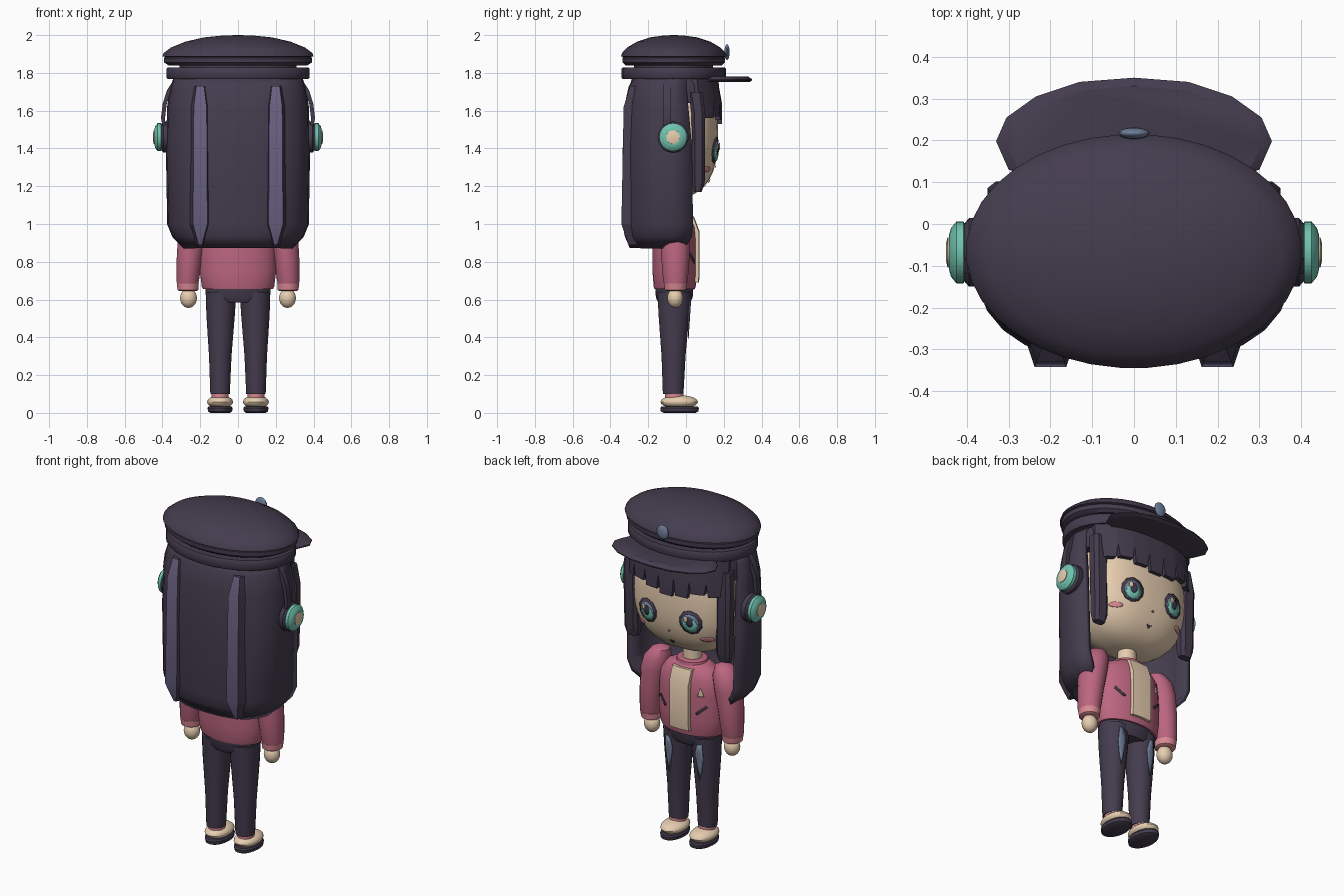
import bpy, bmesh, math
from mathutils import Vector

cube = bpy.data.objects.get("Cube")
if cube:
    bpy.data.objects.remove(cube, do_unlink=True)


def material(name, r, g, b):
    lin = [(c / 255 / 12.92) if c < 11 else ((c / 255 + 0.055) / 1.055) ** 2.4 for c in (r, g, b)]
    m = bpy.data.materials.new(name)
    m.use_nodes = True
    m.diffuse_color = (*lin, 1)
    m.node_tree.nodes["Principled BSDF"].inputs["Base Color"].default_value = (*lin, 1)
    return m


DARK = material("dark plum", 68, 60, 78)
LILAC = material("lilac", 106, 97, 130)
TEAL = material("teal", 112, 194, 174)
CREAM = material("cream", 236, 210, 180)
PINK = material("rose pink", 188, 102, 128)
LIGHT = material("light pink", 218, 138, 148)
SLATE = material("slate blue", 110, 126, 152)


def add(name, verts, faces, mat, angle=40):
    me = bpy.data.meshes.new(name)
    bm = bmesh.new()
    vs = [bm.verts.new(v) for v in verts]
    for f in faces:
        bm.faces.new([vs[i] for i in f])
    bmesh.ops.recalc_face_normals(bm, faces=bm.faces)
    bm.to_mesh(me)
    bm.free()
    ob = bpy.data.objects.new(name, me)
    bpy.context.collection.objects.link(ob)
    me.materials.append(mat)
    bpy.ops.object.select_all(action='DESELECT')
    ob.select_set(True)
    bpy.context.view_layer.objects.active = ob
    bpy.ops.object.shade_smooth_by_angle(angle=math.radians(angle))
    return ob


def loft(name, rings, mat, closed=True, angle=40):
    n = len(rings[0])
    faces = []
    for r in range(len(rings) - 1):
        for i in range(n if closed else n - 1):
            j = (i + 1) % n
            faces.append((r * n + i, r * n + j, (r + 1) * n + j, (r + 1) * n + i))
    if closed:
        faces += [tuple(range(n)), tuple(range((len(rings) - 1) * n, len(rings) * n))]
    return add(name, [p for r in rings for p in r], faces, mat, angle)


def spow(v, e):
    return math.copysign(abs(v) ** e, v)


def oval(z, rx, ry, cx, cy, n, p=2):
    ts = [2 * math.pi * (i + 0.5) / n for i in range(n)]
    return [(cx + rx * spow(math.cos(t), 2 / p), cy + ry * spow(math.sin(t), 2 / p), z) for t in ts]


def stack(name, rows, mat, n=32, p=2, angle=40):
    """Rows of (z, rx, ry, cx, cy) joined into one closed body."""
    return loft(name, [oval(*r, n, p) for r in rows], mat, angle=angle)


def ball(name, c, r, mat, k=12, n=24, p=2):
    rows = []
    for i in range(k + 1):
        t = -math.pi / 2 + math.pi * min(max(i, 0.12), k - 0.12) / k
        s = max((1 - abs(math.sin(t)) ** p) ** (1 / p), 0.02)
        rows.append((c[2] + r[2] * math.sin(t), r[0] * s, r[1] * s, c[0], c[1]))
    return stack(name, rows, mat, n, p)


def plate(name, outline, surf, lift, mat):
    """Thin painted detail following the surface y = surf(x, z)."""
    n = len(outline)
    cx, cz = sum(p[0] for p in outline) / n, sum(p[1] for p in outline) / n
    vs = []
    for k in (1, 0.5):
        for x, z in outline:
            x, z = cx + (x - cx) * k, cz + (z - cz) * k
            vs.append((x, surf(x, z) + lift, z))
    vs.append((cx, surf(cx, cz) + lift, cz))
    faces = []
    for i in range(n):
        j = (i + 1) % n
        faces += [(i, j, n + j, n + i), (n + i, n + j, 2 * n)]
    ob = add(name, vs, faces, mat)
    m = ob.modifiers.new("thickness", 'SOLIDIFY')
    m.thickness, m.offset = 0.004, 0
    return ob


def disc(cx, cz, rx, rz, n=12):
    return [(cx + rx * math.cos(2 * math.pi * (i + .5) / n), cz + rz * math.sin(2 * math.pi * (i + .5) / n)) for i in range(n)]


def head_y(x, z):
    return -0.06 + 0.23 * max(1 - abs(x / .33) ** 2.5 - abs((z - 1.47) / .33) ** 2.5, 0) ** 0.4


def torso_y(x, z):
    return -0.06 + 0.118 * max(1 - (x / .203) ** 2, 0) ** 0.5


# Head and neck
ball("head", (0, -0.06, 1.47), (.33, .23, .33), CREAM, 20, 40, 2.5)
stack("neck", [(1.0, .055, .05, 0, -.06), (1.2, .05, .05, 0, -.06)], CREAM, 20)

# Face details
for s, side in ((1, "left"), (-1, "right")):
    x = s * 0.14
    plate("eye_outline_" + side, disc(x, 1.39, .066, .071, 10), head_y, .004, DARK)
    plate("eye_white_" + side, disc(x, 1.385, .05, .056, 10), head_y, .007, SLATE)
    plate("iris_" + side, disc(x, 1.375, .042, .043, 10), head_y, .010, TEAL)
    plate("pupil_" + side, disc(x, 1.395, .02, .03, 8), head_y, .013, DARK)
    plate("eye_glint_" + side, disc(x + .02, 1.41, .013, .018, 6), head_y, .016, CREAM)
    plate("blush_" + side, disc(s * .215, 1.29, .034, .014), head_y, .004, LIGHT)
plate("mouth", [(-.016, 1.235), (.016, 1.235), (0, 1.218)], head_y, .004, DARK)
plate("nose", disc(0, 1.305, .007, .005, 6), head_y, .004, LIGHT)

# Long back hair, open towards the face
rings = []
for z, a, yb, yf in [(1.80, .315, -.25, 0), (1.72, .345, -.29, 0), (1.62, .36, -.312, .01), (1.4, .367, -.32, .03),
                     (1.0, .36, -.32, .035), (.94, .335, -.31, .03), (.88, .28, -.285, -.01)]:
    ring = [(a * .96, yf, z)]
    for i in range(15):
        t = math.pi * i / 14
        ring.append((a * spow(math.cos(t), .78), -.07 + (yb + .07) * abs(math.sin(t)) ** .78, z))
    rings.append(ring + [(-a * .96, yf, z)])
hair = loft("back_hair", rings, DARK, closed=False, angle=30)
mod = hair.modifiers.new("thickness", 'SOLIDIFY')
mod.thickness, mod.offset = 0.03, 0

# Raised lilac strands down the back
for s, side in ((1, "left"), (-1, "right")):
    rings = []
    for z, w, y in [(1.73, .02, -.297), (1.62, .034, -.33), (1.0, .038, -.342), (.89, .008, -.305)]:
        rings.append([(s * .2 + dx, yy, z) for dx, yy in ((-w, y), (w, y), (w + .02, y + .06), (-w - .02, y + .06))])
    ob = loft("hair_strand_" + side, rings, DARK, angle=20)
    ob.data.materials.append(LILAC)
    for f in ob.data.polygons:
        f.material_index = 1 if f.normal.y < -0.8 else 0

# Hair cap and fringe
stack("hair_cap", [(1.64, .345, .235, 0, -.06), (1.74, .34, .235, 0, -.06), (1.81, .31, .22, 0, -.06)], DARK, 36, 2.5)
edges = [-.325, -.235, -.145, -.05, .05, .145, .235, .325]
ends = [1.56, 1.57, 1.54, 1.53, 1.55, 1.57, 1.56]
for i, zb in enumerate(ends):
    x0, x1 = edges[i], edges[i + 1]
    rings = []
    for z, k in ((1.78, 1.0), (1.64, 1.0), (zb, .78)):
        m, h = (x0 + x1) / 2, (x1 - x0) / 2 * k
        xs = (m - h, m, m + h)
        front = [(x, -.06 + (.225 if z > 1.7 else .25) * (1 - abs(x / .355) ** 2.5) ** .4, z) for x in xs]
        rings.append(front + [(x * .97, y - .045, z) for x, y, z in reversed(front)])
    loft("fringe_lock_%d" % (i + 1), rings, DARK, angle=25)
for s, side in ((1, "left"), (-1, "right")):
    stack("side_lock_" + side, [(1.17, .035, .022, s * .3, .062), (1.22, .046, .035, s * .3, .066),
                                (1.58, .048, .038, s * .305, .066), (1.70, .04, .04, s * .30, .05)], DARK, 8, 3, 25)

# Hat: crown, inner core, band, peak and badge
C = (0, -.065)
crown = [(1.845, .30, .20), (1.84, .37, .255), (1.855, .392, .272), (1.88, .393, .273), (1.884, .386, .267),
         (1.888, .402, .28), (1.905, .395, .275), (1.935, .355, .247), (1.965, .28, .195), (1.988, .18, .125),
         (1.997, .09, .06), (2.0, .01, .01)]
stack("hat_crown", [(*r, *C) for r in crown], DARK, 36)
stack("hat_core", [(1.80, .31, .21, *C), (1.86, .31, .21, *C)], DARK, 32)
stack("hat_band", [(1.768, .375, .272, *C), (1.775, .38, .277, *C), (1.822, .38, .277, *C), (1.828, .375, .272, *C)], DARK, 36)
half = [(0, .35), (.13, .34), (.235, .305), (.305, .255), (.33, .198), (.30, .13), (.2, .10)]
outline = half + [(-x, y) for x, y in reversed(half[1:])]
loft("hat_peak", [[(x * k, .1 + (y - .1) * k, z) for x, y in outline]
                  for z, k in ((1.752, .95), (1.76, 1), (1.766, 1), (1.78, .92))], DARK, angle=30)
ball("hat_badge", (0, .217, 1.91), (.038, .014, .042), SLATE, 8, 16)

# Headphones
for s, side in ((1, "left"), (-1, "right")):
    for name, prof, mat in (("ear_pad", [(.345, .07), (.36, .082), (.395, .082), (.405, .07)], DARK),
                            ("ear_ring", [(.40, .06), (.408, .074), (.425, .074), (.438, .058), (.443, .04)], TEAL),
                            ("ear_button", [(.43, .037), (.446, .036), (.45, .02)], CREAM)):
        loft(name + "_" + side, [[(s * x, -.068 + r * math.cos(math.pi * i / 12), 1.46 + r * math.sin(math.pi * i / 12))
                                  for i in range(24)] for x, r in prof], mat)
arc = [(.395, 1.5), (.408, 1.56), (.398, 1.64), (.375, 1.71), (.33, 1.78), (.25, 1.815)]
arc += [(-x, z) for x, z in reversed(arc)]
loft("headphone_band", [[(x * k, y, z - d) for k, y, d in ((1, -.118, 0), (1, -.083, 0), (.95, -.083, .008), (.95, -.118, .008))]
                        for x, z in arc], DARK)

# Jacket, collar and shirt
stack("jacket", [(.655, .185, .108, 0, -.06), (.67, .193, .112, 0, -.06), (.75, .203, .118, 0, -.06), (.9, .2, .118, 0, -.06),
                 (.98, .19, .112, 0, -.06), (1.03, .15, .095, 0, -.06), (1.06, .085, .075, 0, -.06)], PINK, 32)
stack("collar", [(1.045, .092, .082, 0, -.06), (1.07, .085, .078, 0, -.06), (1.075, .07, .065, 0, -.06)], PINK, 28)
loft("shirt_front", [[(-.066, y - .03, z), (-.062, y - .004, z), (0, y, z), (.062, y - .004, z), (.066, y - .03, z)]
                     for z, y in ((.69, .068), (.72, .072), (.96, .072), (1.04, .042))], CREAM, angle=30)
plate("chest_patch", [(-.14, .90), (-.105, .90), (-.12, .95)], torso_y, .004, CREAM)

for s, side in ((1, "left"), (-1, "right")):
    plate("pocket_" + side, [(s * .095, .80), (s * .105, .79), (s * .155, .835), (s * .148, .847)], torso_y, .004, DARK)
    # Arms and hands
    stack("sleeve_" + side, [(1.085, .02, .02, s * .205, -.06), (1.07, .05, .05, s * .208, -.06), (1.02, .075, .078, s * .225, -.06),
                             (.95, .078, .082, s * .24, -.058), (.82, .068, .075, s * .257, -.056),
                             (.70, .06, .066, s * .266, -.056), (.68, .056, .06, s * .267, -.056)], PINK, 24)
    stack("cuff_" + side, [(.645, .046, .048, s * .265, -.056), (.65, .055, .057, s * .265, -.056),
                           (.685, .059, .062, s * .266, -.056)], LIGHT, 24)
    ball("hand_" + side, (s * .262, -.057, .608), (.045, .042, .052), CREAM)
    # Trousers
    stack("trouser_leg_" + side, [(.10, .052, .055, s * .095, -.068), (.3, .06, .064, s * .094, -.066),
                                  (.52, .076, .082, s * .092, -.064), (.64, .082, .09, s * .09, -.062)], DARK, 24)

    def leg_y(x, z, s=s):
        k = (z - .1) / .54
        rx, ry = .052 + .03 * k, .055 + .035 * k
        return -.066 + ry * max(1 - ((x - s * .093) / rx) ** 2, 0) ** .5
    plate("worn_patch_" + side, [(s * .088, .60), (s * .118, .61), (s * .122, .52), (s * .112, .44), (s * .098, .39),
                                 (s * .085, .47), (s * .075, .54)], leg_y, .004, SLATE)
    # Socks and shoes
    stack("sock_" + side, [(.07, .045, .05, s * .095, -.06), (.105, .046, .05, s * .095, -.062)], LIGHT, 20)
    ball("shoe_" + side, (s * .095, -.036, .058), (.069, .1, .036), CREAM, 10, 28)
    stack("sole_" + side, [(0, .052, .085, s * .095, -.034), (.008, .064, .1, s * .095, -.034),
                           (.026, .067, .103, s * .095, -.034), (.034, .062, .097, s * .095, -.034)], DARK, 28)
stack("waistband", [(.585, .12, .085, 0, -.062), (.61, .168, .098, 0, -.062), (.665, .175, .102, 0, -.062)], DARK, 28)
